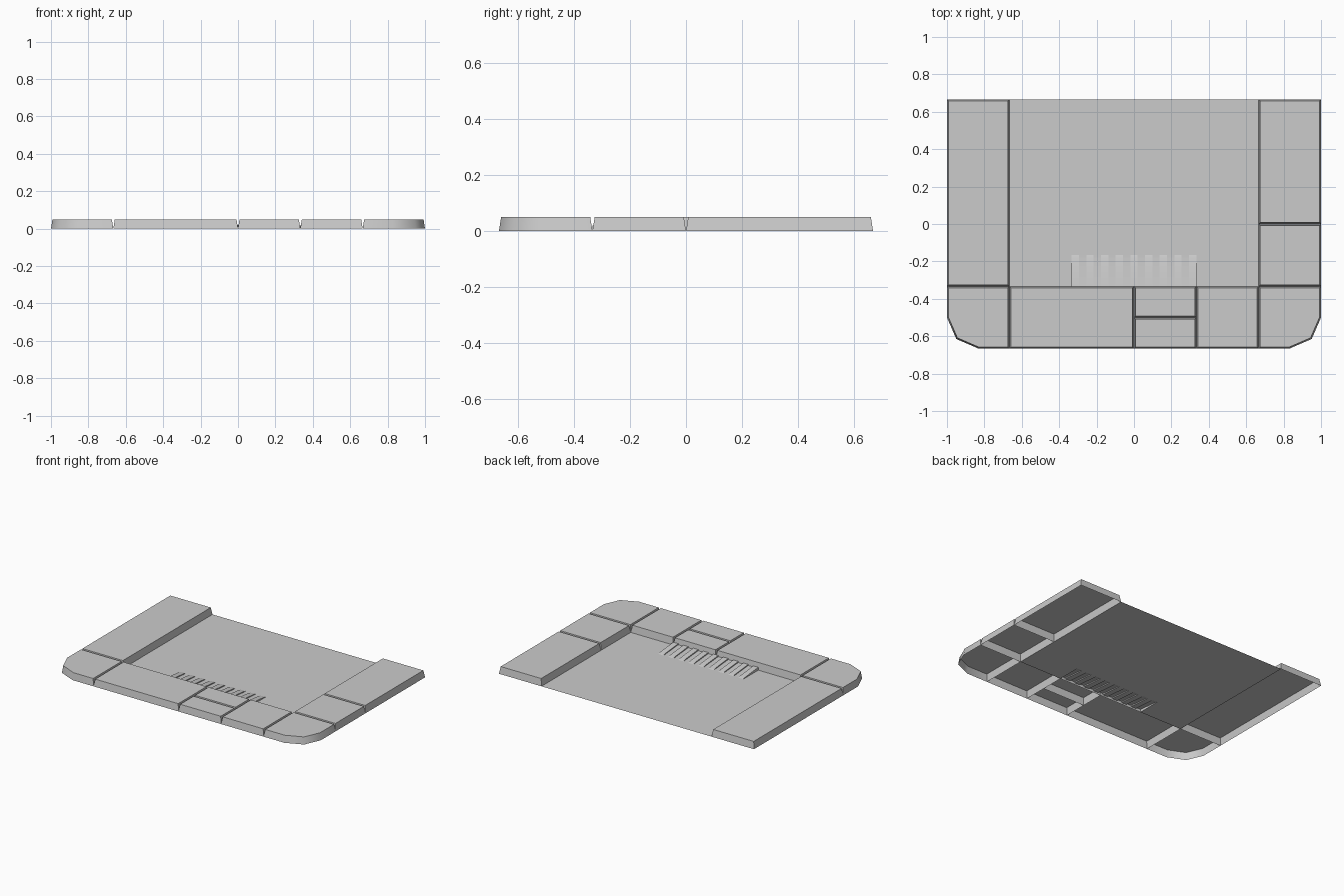
import bpy, bmesh, math

old = bpy.data.objects.get("Cube")
if old:
    bpy.data.objects.remove(old, do_unlink=True)

grey = bpy.data.materials.new("concrete_grey")
grey.use_nodes = True
colour = (0.6, 0.6, 0.6, 1)
grey.diffuse_color = colour
grey.node_tree.nodes["Principled BSDF"].inputs["Base Color"].default_value = colour

T = 1 / 3
HEIGHT, BEVEL = 0.05, 0.008


def finish(name, bm):
    mesh = bpy.data.meshes.new(name)
    bm.to_mesh(mesh)
    bm.free()
    obj = bpy.data.objects.new(name, mesh)
    bpy.context.collection.objects.link(obj)
    mesh.materials.append(grey)
    bpy.ops.object.select_all(action='DESELECT')
    obj.select_set(True)
    bpy.context.view_layer.objects.active = obj
    bpy.ops.object.shade_smooth_by_angle(angle=math.radians(50))


def polygon(points):
    bm = bmesh.new()
    face = bm.faces.new([bm.verts.new((x, y, 0)) for x, y in points])
    bm.normal_update()
    return bm, face


def slab(name, points):
    """Open-bottomed paving slab with sloping sides."""
    bm, face = polygon(points)
    bmesh.ops.inset_individual(bm, faces=[face], thickness=BEVEL, use_even_offset=True)
    for v in face.verts:
        v.co.z = HEIGHT
    finish(name, bm)


def box_slab(name, x0, x1, y0, y1):
    slab(name, [(x0, y0), (x1, y0), (x1, y1), (x0, y1)])


# Straight paving slabs
box_slab("right_long_slab", -1, -2 * T, -T, 2 * T)
box_slab("left_back_slab", 2 * T, 1, 0, 2 * T)
box_slab("left_middle_slab", 2 * T, 1, -T, 0)
box_slab("front_wide_slab", -2 * T, 0, -2 * T, -T)
box_slab("front_small_outer_slab", 0, T, -2 * T, -T * 1.5)
box_slab("front_small_inner_slab", 0, T, -T * 1.5, -T)
box_slab("front_square_slab", T, 2 * T, -2 * T, -T)

# Rounded corner slabs
corner = [(2 * T, -2 * T), (0.83, -2 * T), (0.95, -0.615), (1, -0.5), (1, -T), (2 * T, -T)]
slab("left_corner_slab", corner)
slab("right_corner_slab", [(-x, y) for x, y in reversed(corner)])

# Road surface with an opening for the ribbed ramp
bm, _ = polygon([(-2 * T, -T), (-T, -T), (-T, -T / 2), (T, -T / 2),
                 (T, -T), (2 * T, -T), (2 * T, 2 * T), (-2 * T, 2 * T)])
finish("road", bm)

# Ribbed ramp: shallow grooves alternate with raised ribs
COLUMNS, RISE, GROOVE = 17, 0.02, 0.008
step = 2 * T / COLUMNS
bm = bmesh.new()
rows = []
for i in range(COLUMNS):
    depth = GROOVE if i % 2 else 0
    for x in (-T + i * step, -T + (i + 1) * step):
        rows.append([bm.verts.new((x, y, max(0, z))) for y, z in
                     ((-T, RISE - depth), (-T / 2 - 0.02, RISE * 0.3 - depth), (-T / 2, 0))])
for a, b in zip(rows, rows[1:]):
    for j in range(2):
        bm.faces.new((a[j], b[j], b[j + 1], a[j + 1]))
for row, flip in ((rows[0], False), (rows[-1], True)):
    # Side cheeks down to the road
    foot = bm.verts.new((row[0].co.x, -T, 0))
    loop = [foot, row[0], row[1], row[2]]
    bm.faces.new(loop[::-1] if flip else loop)
bmesh.ops.remove_doubles(bm, verts=bm.verts[:], dist=0.0001)
bmesh.ops.recalc_face_normals(bm, faces=bm.faces[:])
if sum(f.normal.z for f in bm.faces) < 0:
    bmesh.ops.reverse_faces(bm, faces=bm.faces[:])
finish("ribbed_ramp", bm)
